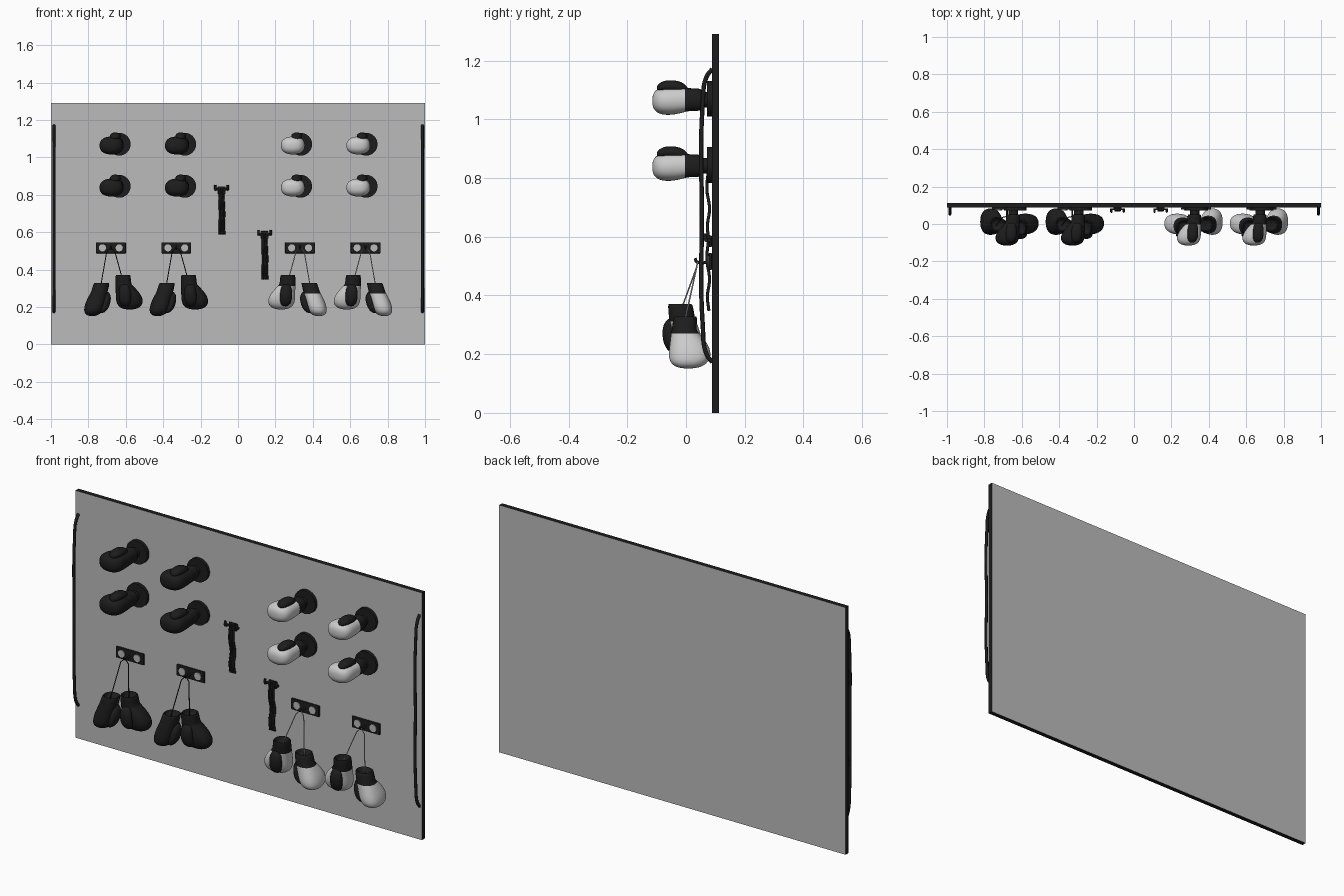
import bpy, bmesh, math
from mathutils import Matrix, Vector

if "Cube" in bpy.data.objects:
    bpy.data.objects.remove(bpy.data.objects["Cube"])


def material(name, v):
    m = bpy.data.materials.new(name)
    m.diffuse_color = (v, v, v, 1)
    m.use_nodes = True
    m.node_tree.nodes["Principled BSDF"].inputs["Base Color"].default_value = m.diffuse_color
    return m


BLACK = material("black", 0.012)
WHITE = material("white", 0.85)
GREY = material("grey", 0.5)


def finish(bm, name, mats, smooth=False):
    bmesh.ops.recalc_face_normals(bm, faces=bm.faces[:])
    me = bpy.data.meshes.new(name)
    bm.to_mesh(me)
    bm.free()
    for m in mats:
        me.materials.append(m)
    for p in me.polygons:
        p.use_smooth = smooth
    ob = bpy.data.objects.new(name, me)
    bpy.context.collection.objects.link(ob)
    return ob


def box(name, x0, x1, y0, y1, z0, z1, mats, bevel=0):
    bm = bmesh.new()
    bmesh.ops.create_cube(bm, size=1)
    for v in bm.verts:
        v.co = Vector(((x0, x1)[v.co.x > 0], (y0, y1)[v.co.y > 0], (z0, z1)[v.co.z > 0]))
    ob = finish(bm, name, mats)
    if bevel:
        b = ob.modifiers.new("bevel", "BEVEL")
        b.width, b.segments = bevel, 2
    return ob


def disc(name, x, z, y0, y1, r, mat):
    bm = bmesh.new()
    bmesh.ops.create_cone(bm, cap_ends=True, segments=32, radius1=r, radius2=r, depth=y1 - y0,
                          matrix=Matrix.Translation((x, (y0 + y1) / 2, z)) @ Matrix.Rotation(math.pi / 2, 4, 'X'))
    for f in bm.faces:
        f.smooth = len(f.verts) == 4
    ob = finish(bm, name, [mat])
    for p in ob.data.polygons:
        p.use_smooth = len(p.vertices) == 4
    return ob


def tube(name, pts, r, mat, smooth=True):
    cu = bpy.data.curves.new(name, 'CURVE')
    cu.dimensions, cu.bevel_depth, cu.bevel_resolution = '3D', r, 2
    cu.use_fill_caps = True
    sp = cu.splines.new('BEZIER')
    sp.bezier_points.add(len(pts) - 1)
    for bp, p in zip(sp.bezier_points, pts):
        bp.co = p
        bp.handle_left_type = bp.handle_right_type = 'AUTO' if smooth else 'VECTOR'
    cu.materials.append(mat)
    ob = bpy.data.objects.new(name, cu)
    bpy.context.collection.objects.link(ob)
    return ob


def loft(bm, rings, power, mat_of, n=16):
    """rings: (distance along glove, centre x, centre y, half x, half y)"""
    loops = []
    for t, cx, cy, rx, ry in rings:
        loop = []
        for i in range(n):
            a = math.tau * i / n
            c, s = math.cos(a), math.sin(a)
            loop.append(bm.verts.new((cx + rx * math.copysign(abs(c) ** power, c),
                                      cy + ry * math.copysign(abs(s) ** power, s), -t)))
        loops.append(loop)
    for k in range(len(loops) - 1):
        for i in range(n):
            j = (i + 1) % n
            f = bm.faces.new((loops[k][i], loops[k][j], loops[k + 1][j], loops[k + 1][i]))
            f.material_index = mat_of(k)
    for k, loop in ((0, loops[0]), (len(loops) - 2, loops[-1])):
        bm.faces.new(loop).material_index = mat_of(k)


BODY = [(.022, -.012, 0, .022, .025), (.002, -.012, 0, .028, .031), (0, -.012, 0, .034, .036),
        (.008, -.012, 0, .037, .039), (.045, -.014, 0, .038, .040), (.05, -.016, 0, .041, .041),
        (.085, -.034, -.003, .058, .048), (.12, -.043, -.004, .067, .050),
        (.148, -.044, -.004, .060, .044), (.163, -.044, -.004, .038, .028), (.167, -.044, -.004, .014, .010)]
THUMB = [(.042, -.02, .028, .014, .010), (.06, -.02, .040, .026, .019), (.09, -.02, .046, .031, .022),
         (.125, -.022, .046, .030, .021), (.145, -.024, .042, .021, .014), (.152, -.024, .038, .008, .006)]


def glove(name, matrix, main):
    bm = bmesh.new()
    loft(bm, BODY, .85, lambda k: 1 if k < 5 else 0)
    loft(bm, THUMB, 1, lambda k: 1, 12)
    bm.transform(matrix)
    ob = finish(bm, name, [main, BLACK], True)
    ob.modifiers.new("smooth", "SUBSURF").levels = 2
    ob.modifiers[0].render_levels = 2


def frame(origin, X, Y, fingers, s=1.0):
    m = Matrix.Identity(4)
    for i, v in enumerate((X, Y, -Vector(fingers).normalized())):
        m.col[i] = (Vector(v) * s).to_4d()
        m[3][i] = 0
    m.translation = origin
    return m


# wall board with dark edges
board = box("wall_board", -1, 1, .088, .112, 0, 1.29, [GREY, BLACK])
for p in board.data.polygons:
    p.material_index = 0 if abs(p.normal.y) > .5 else 1

# bowed side handles
for x in (-.984, .986):
    tube("side_handle", [(x, .09, 1.172), (x, .07, 1.145), (x, .057, 1.05), (x, .054, .67),
                         (x, .057, .3), (x, .07, .2), (x, .09, .172)], .0075, BLACK)

# gloves mounted on wall discs, two rows
for x, main in ((-.635, BLACK), (-.285, BLACK), (.335, WHITE), (.685, WHITE)):
    for z in (1.07, .845):
        disc("mount_disc", x, z, .072, .088, .061, BLACK)
        disc("mount_stem", x - .01, z - .003, .04, .075, .026, BLACK)
        glove("mounted_glove", frame((x, .052, z - .003), (1, 0, 0), (0, 0, 1), (0, -1, 0)), main)

# hanging pairs: plate, bolts, hook, cords and two gloves (side mirrors the pair)
for c, side, main in ((-.68, -1, BLACK), (-.33, -1, BLACK), (.332, 1, WHITE), (.682, 1, WHITE)):
    box("hook_plate", c - .08, c + .08, .077, .088, .487, .545, [BLACK], .003)
    for dx in (-.045, .045):
        disc("plate_bolt", c + dx, .516, .073, .08, .019, GREY)
    tube("hook", [(c, .08, .515), (c, .05, .511), (c, .036, .515), (c, .031, .527)], .005, BLACK)
    low = Vector((c + side * .048, -.015, .33))
    high = Vector((c - side * .052, -.02, .372))
    tube("cord", [high - Vector((side * .012, 0, .03)), (c - side * .022, .036, .495), (c, .04, .518),
                  (c + side * .022, .036, .495), low + Vector((side * .008, 0.008, -.03))],
         .0025, BLACK if main is BLACK else GREY, False)
    glove("hanging_glove_low", frame(low, (0, -1, 0), (-side, 0, 0), (side * .27, -.15, -1), 1.12), main)
    glove("hanging_glove_high", frame(high, (side, 0, 0), (0, -1, 0), (0, .13, -1), 1.12), main)

# two-pronged hooks carrying folded straps
for x, z in ((-.088, .825), (.142, .585)):
    box("strap_hook_plate", x - .022, x + .022, .08, .088, z - .02, z + .02, [BLACK], .003)
    box("strap_hook_bar", x - .035, x + .035, .074, .082, z - .002, z + .01, [BLACK], .002)
    for dx in (-.033, .033):
        tube("strap_hook_prong", [(x + dx, .082, z + .002), (x + dx, .068, z + .004),
                                  (x + dx, .067, z + .026)], .006, BLACK)
    for k in range(4):
        dx = (k - 1.5) * .008
        tube("hanging_strap", [(x + dx * .8 - .002, .078, z + .01), (x + dx, .071, z - .06),
                               (x + dx + .003, .08, z - .13), (x + dx + .001, .073, z - .19),
                               (x + dx * 1.1 + .003, .078, z - .237)], .0052, BLACK)
